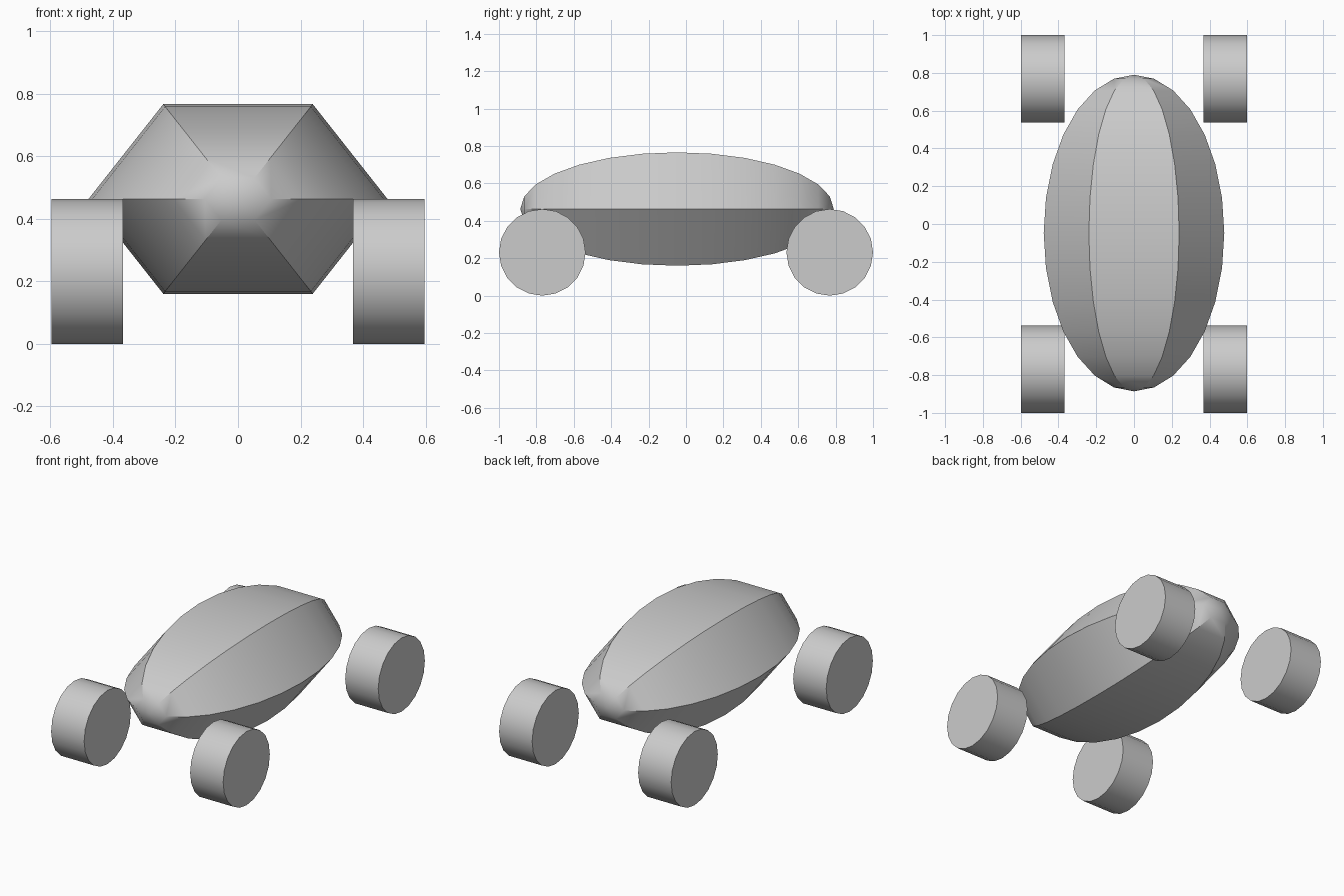
import bpy, bmesh
from math import radians
from mathutils import Matrix

if "Cube" in bpy.data.objects:
    bpy.data.objects.remove(bpy.data.objects["Cube"])


def make_object(name, bm):
    mesh = bpy.data.meshes.new(name)
    bm.to_mesh(mesh)
    bm.free()
    obj = bpy.data.objects.new(name, mesh)
    bpy.context.collection.objects.link(obj)
    bpy.ops.object.select_all(action='DESELECT')
    obj.select_set(True)
    bpy.context.view_layer.objects.active = obj
    bpy.ops.object.shade_smooth_by_angle(angle=radians(30))
    return obj


# Body: six-sided ellipsoid with its poles along y and corners at left and right
bm = bmesh.new()
bmesh.ops.create_uvsphere(bm, u_segments=6, v_segments=14, radius=1)
bm.transform(Matrix.Rotation(radians(90), 4, 'X')
             @ Matrix.Diagonal((0.478, 0.35, 0.838, 1))
             @ Matrix.Rotation(radians(90), 4, 'Z'))
make_object("body", bm).location = (0, -0.048, 0.463)

# Wheels: four 20-sided cylinders lying across x
RADIUS, WIDTH = 0.2315, 0.229
for side, sx in (("left", -1), ("right", 1)):
    for end, sy in (("front", -1), ("rear", 1)):
        bm = bmesh.new()
        bmesh.ops.create_cone(bm, cap_ends=True, segments=20,
                              radius1=RADIUS, radius2=RADIUS, depth=WIDTH)
        bm.transform(Matrix.Rotation(radians(90), 4, 'Y'))
        wheel = make_object(f"{end}_{side}_wheel", bm)
        wheel.location = (sx * 0.4825, sy * (1 - RADIUS), RADIUS)
